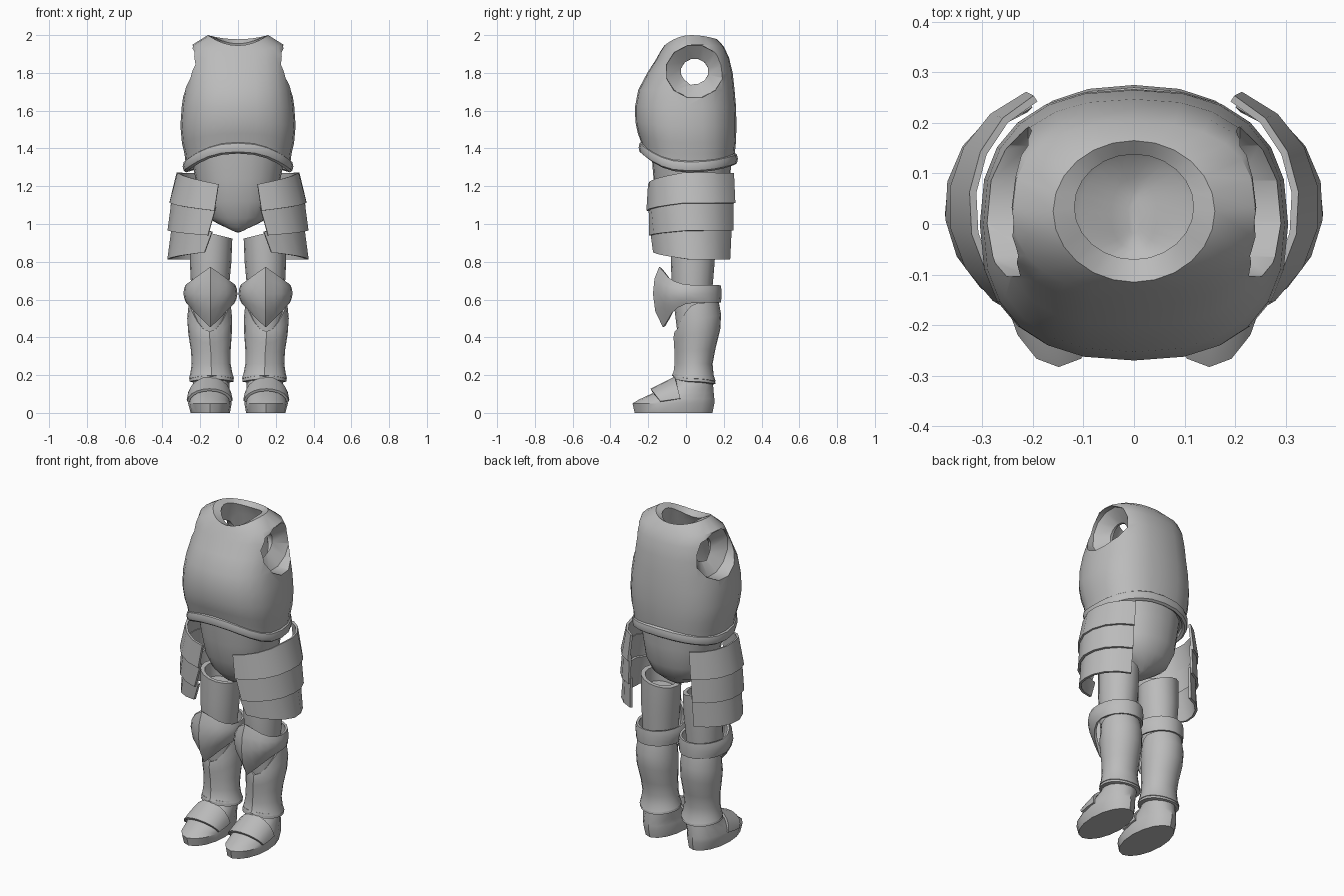
import bpy, bmesh, math

if "Cube" in bpy.data.objects:
    bpy.data.objects.remove(bpy.data.objects["Cube"])

steel = bpy.data.materials.new("steel grey")
steel.diffuse_color = (0.5, 0.5, 0.5, 1)
steel.use_nodes = True
steel.node_tree.nodes["Principled BSDF"].inputs["Base Color"].default_value = steel.diffuse_color
parts = []


def build(name, rows, loop=True, close=False, caps=(), thick=0, mirror=False):
    """Skin a grid of points: rows of equal length, optionally closed and thickened."""
    bm = bmesh.new()
    vr = [[bm.verts.new(p) for p in row] for row in rows]
    n = len(rows[0])
    pairs = list(zip(vr, vr[1:])) + ([(vr[-1], vr[0])] if close else [])
    for a, b in pairs:
        for i in range(n if loop else n - 1):
            j = (i + 1) % n
            bm.faces.new((a[i], a[j], b[j], b[i]))
    for c in caps:
        bm.faces.new(vr[c])
    bmesh.ops.recalc_face_normals(bm, faces=bm.faces)
    me = bpy.data.meshes.new(name)
    bm.to_mesh(me)
    bm.free()
    ob = bpy.data.objects.new(name, me)
    bpy.context.collection.objects.link(ob)
    me.materials.append(steel)
    if thick:
        s = ob.modifiers.new("thickness", 'SOLIDIFY')
        s.thickness = thick
        s.offset = 0
    if mirror:
        m = ob.modifiers.new("mirror", 'MIRROR')
        m.use_clip = False
        m.merge_threshold = 0.00001
    parts.append(ob)
    return ob


def ring(zs, zf, zb, a, yf, yb, cx=0, e=2.0, n=24, ridge=0):
    """Oval ring; zs/zf/zb are heights at the side, front and back."""
    pts = []
    for i in range(n):
        t = 2 * math.pi * i / n - math.pi / 2
        c, s = math.cos(t), math.sin(t)
        x = math.copysign(abs(c) ** (2 / e), c) * a
        y = math.copysign(abs(s) ** (2 / e), s) * (yb - yf) / 2 + (yf + yb) / 2
        z = zs + ((zf if s < 0 else zb) - zs) * s * s
        pts.append((cx + x, y - (ridge if i == 0 else 0), z))
    return pts


# Breastplate: outer wall, neck rim, then inner cavity
outer = [(1.30, 1.39, 1.33, .275, -.23, .255), (1.37, 1.44, 1.39, .283, -.24, .26),
         (1.43, 1.48, 1.44, .297, -.255, .265), (1.52, 1.54, 1.52, .305, -.268, .267),
         (1.62, 1.62, 1.62, .298, -.27, .265), (1.71, 1.71, 1.71, .285, -.253, .257),
         (1.80, 1.80, 1.80, .273, -.205, .247), (1.89, 1.87, 1.88, .262, -.16, .228),
         (1.95, 1.915, 1.94, .24, -.135, .2)]
rim = [(2.0, 1.945, 1.978, .16, -.115, .165), (1.985, 1.925, 1.955, .118, -.07, .138)]
inner = [(1.90, 1.89, 1.90, .135, -.09, .16), (1.7, 1.7, 1.7, .16, -.16, .2),
         (1.5, 1.52, 1.5, .25, -.22, .23), (1.30, 1.39, 1.33, .25, -.21, .235)]
torso = build("breastplate", [ring(*r, e=2.45) for r in outer] + [ring(*r) for r in rim + inner],
              close=True)

# Funnel-shaped arm openings
for sx in (1, -1):
    rows = []
    for x, r in ((.07, .068), (.15, .07), (.21, .145), (.38, .15)):
        rows.append([(sx * x, .046 + 1.06 * r * math.cos(t * math.pi / 6 + .26),
                      1.808 + .97 * r * math.sin(t * math.pi / 6 + .26)) for t in range(12)])
    cut = build("arm_hole_cutter", rows, caps=(0, -1))
    parts.remove(cut)
    cut.hide_render = True
    cut.hide_viewport = False
    b = torso.modifiers.new("arm hole", 'BOOLEAN')
    b.operation = 'DIFFERENCE'
    b.solver = 'EXACT'
    b.object = cut

# Rolled rim at the bottom of the breastplate
belt = []
for i in range(8):
    u = 2 * math.pi * i / 8
    o, h = .018 * math.cos(u), .032 * math.sin(u)
    belt.append(ring(1.305 + h, 1.405 + h, 1.345 + h, .275 + o, -.233 - o, .257 + o, e=2.3))
build("waist_rim", belt, close=True)

# Pelvis
build("pelvis", [ring(*r, e=2.2) for r in (
    (1.34, 1.4, 1.36, .245, -.185, .24), (1.24, 1.24, 1.24, .225, -.172, .235),
    (1.12, 1.12, 1.12, .205, -.15, .22), (1.04, 1.03, 1.04, .17, -.115, .185),
    (1.0, .98, .99, .105, -.08, .13), (.975, .958, .965, .045, -.05, .09),
    (.958, .955, .955, .012, -.02, .06))], caps=(-1,))

# Hip plates: three overlapping curved layers
# each row: side height, front height, x radius, y radius, front angle
layers = (((1.27, 1.21, .20, .23, -95), (1.11, 1.07, .24, .238, -89)),
          ((1.14, 1.09, .228, .226, -91), (.965, .94, .248, .226, -81)),
          ((1.0, .96, .225, .218, -86), (.812, .85, .248, .208, -77)))
for k, layer in enumerate(layers):
    rows = []
    for z, zf, rx, ry, a0 in layer:
        row = []
        for i in range(9):
            f = i / 8
            t = math.radians(a0 + (68 - a0) * f)
            row.append((.12 + rx * math.cos(t), .035 + ry * math.sin(t),
                        z + (zf - z) * max(0, 1 - f / .5)))
        rows.append(row)
    build("hip_plate_%d" % (k + 1), rows, loop=False, thick=.014, mirror=True)


# Thighs: hollow tubes whose tops slope down toward the middle
def slope(pts, k):
    return [(x, y, z + k * (x - .14)) for x, y, z in pts]


build("thigh", [
    slope(ring(.87, .87, .87, .085, -.055, .13, .142, n=16), .2),
    slope(ring(.95, .95, .95, .088, -.058, .132, .142, n=16), .25),
    slope(ring(.95, .95, .95, .112, -.08, .155, .142, n=16), .25),
    ring(.8, .8, .8, .11, -.08, .152, .145, n=16),
    ring(.66, .66, .66, .1, -.075, .14, .148, n=16),
    ring(.42, .42, .42, .085, -.045, .13, .15, n=16)], caps=(0,), mirror=True)

# Knee guards: band around the leg rising to a ridged shield in front
rows = []
for side, front, a, yf, yb in ((.675, .77, .125, -.118, .178), (.655, .71, .133, -.142, .18),
                               (.63, .63, .136, -.15, .18), (.605, .54, .131, -.138, .18),
                               (.585, .456, .122, -.098, .178)):
    row = []
    for x, y, z in ring(0, 0, 0, a, yf, yb, .146, n=20, ridge=.018):
        f = 1 - abs(x - .146) / a if y < (yf + yb) / 2 else 0
        row.append((x, y, side + (front - side) * f))
    rows.append(row)
build("knee_guard", rows, thick=.014, mirror=True)

# Shin guards with a front ridge
build("shin_guard", [ring(*r, n=20, ridge=.01) for r in (
    (.58, .43, .60, .105, -.045, .165, .15), (.50, .40, .52, .113, -.05, .18, .15),
    (.42, .37, .44, .109, -.048, .175, .148), (.33, .32, .34, .099, -.045, .15, .144),
    (.26, .26, .26, .097, -.045, .135, .142), (.21, .215, .20, .105, -.05, .14, .141),
    (.18, .195, .165, .114, -.06, .152, .14))], thick=.012, mirror=True)

# Ankle bands
band = []
for o, h in ((-.015, .012), (.004, .016), (.008, -.012), (-.015, -.016)):
    band.append(ring(.178 + h, .192 + h, .165 + h, .11 + o, -.06 - o, .148 + o, .14, n=20))
build("ankle_band", band, close=True, mirror=True)

# Feet
build("foot", [ring(*r, n=16) for r in (
    (0, 0, 0, .104, -.272, .14, .147), (.05, .05, .05, .115, -.283, .15, .149),
    (.075, .07, .075, .111, -.25, .15, .15), (.105, .105, .105, .104, -.175, .147, .148),
    (.15, .15, .15, .097, -.075, .143, .143),
    (.19, .19, .18, .093, -.045, .138, .14))], caps=(0, -1), mirror=True)

# Instep plates arched across the feet
rows = []
for w, zs, zt, ys, yt in ((.112, .06, .122, -.135, -.185), (.115, .068, .155, -.08, -.118),
                          (.112, .075, .185, -.03, -.057)):
    rows.append([(.15 + w * math.cos(t * math.pi / 10), ys + (yt - ys) * math.sin(t * math.pi / 10),
                  zs + (zt - zs) * math.sin(t * math.pi / 10)) for t in range(11)])
build("instep_plate", rows, loop=False, thick=.014, mirror=True)

# Bake the modifiers, then smooth while keeping edges sharp
deps = bpy.context.evaluated_depsgraph_get()
baked = [bpy.data.meshes.new_from_object(o.evaluated_get(deps)) for o in parts]
for o, me in zip(parts, baked):
    o.modifiers.clear()
    o.data = me
for c in [o for o in bpy.data.objects if "cutter" in o.name]:
    bpy.data.objects.remove(c)
for o in bpy.data.objects:
    o.select_set(True)
bpy.context.view_layer.objects.active = torso
bpy.ops.object.shade_smooth_by_angle(angle=math.radians(35))
